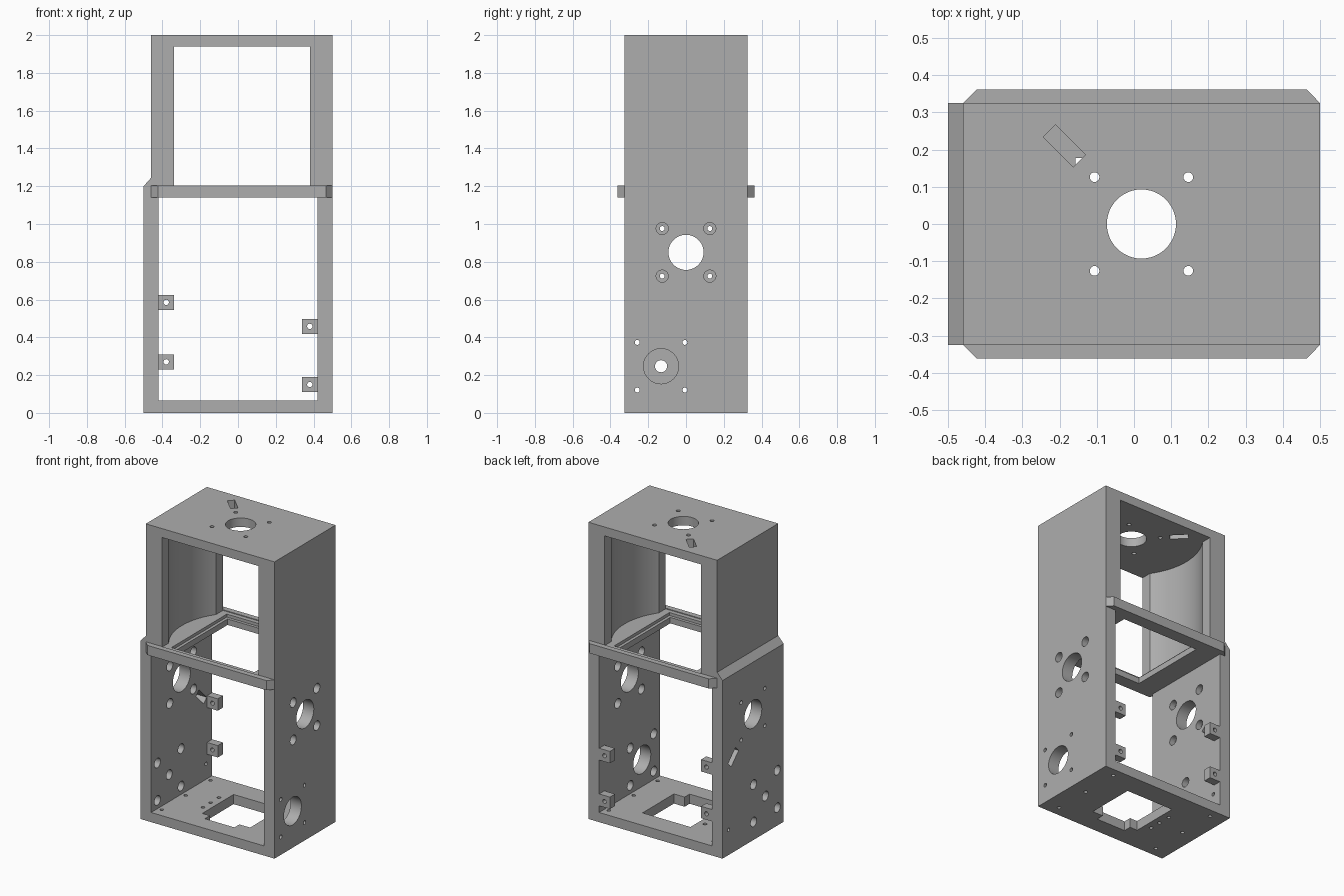
import bpy, bmesh, math
from mathutils import Matrix, Vector

cube = bpy.data.objects.get("Cube")
if cube:
    bpy.data.objects.remove(cube, do_unlink=True)

# One plain grey for the whole bracket
grey = bpy.data.materials.new("matte_grey")
grey.use_nodes = True
colour = (0.42, 0.42, 0.42, 1)
grey.diffuse_color = colour
grey.node_tree.nodes["Principled BSDF"].inputs["Base Color"].default_value = colour


def new_object(name, bm):
    bmesh.ops.recalc_face_normals(bm, faces=bm.faces[:])
    mesh = bpy.data.meshes.new(name)
    bm.to_mesh(mesh)
    bm.free()
    mesh.materials.append(grey)
    obj = bpy.data.objects.new(name, mesh)
    bpy.context.collection.objects.link(obj)
    return obj


def prism(name, points, direction):
    """Extrude a flat outline along a vector."""
    bm = bmesh.new()
    face = bm.faces.new([bm.verts.new(p) for p in points])
    out = bmesh.ops.extrude_face_region(bm, geom=[face])
    moved = [v for v in out["geom"] if isinstance(v, bmesh.types.BMVert)]
    bmesh.ops.translate(bm, verts=moved, vec=direction)
    return new_object(name, bm)


def box(name, x, y, z, turn=Matrix()):
    """Box from three ranges, turned about its own centre."""
    size = [b - a for a, b in (x, y, z)]
    centre = Vector([(a + b) / 2 for a, b in (x, y, z)])
    bm = bmesh.new()
    bmesh.ops.create_cube(bm, size=1,
        matrix=Matrix.Translation(centre) @ turn @ Matrix.Diagonal((*size, 1)))
    return new_object(name, bm)


def rod(name, centre, radius, length, axis="Z", sides=32):
    turn = {"X": Matrix.Rotation(math.pi / 2, 4, "Y"),
            "Y": Matrix.Rotation(math.pi / 2, 4, "X"), "Z": Matrix()}[axis]
    bm = bmesh.new()
    bmesh.ops.create_cone(bm, cap_ends=True, segments=sides, radius1=radius,
        radius2=radius, depth=length, matrix=Matrix.Translation(centre) @ turn)
    return new_object(name, bm)


def cut(target, cutter):
    cutter.hide_render = True
    mod = target.modifiers.new("cut", "BOOLEAN")
    mod.operation = "DIFFERENCE"
    mod.solver = "EXACT"
    mod.object = cutter
    bpy.context.view_layer.objects.active = target
    bpy.ops.object.modifier_apply(modifier=mod.name)
    bpy.data.objects.remove(cutter, do_unlink=True)


# Main frame: stepped outline pulled front to back
D = 0.325
outline = [(-.5, 0), (.5, 0), (.5, 2), (-.46, 2), (-.46, 1.245), (-.5, 1.2)]
frame = prism("frame", [(x, -D, z) for x, z in outline], (0, 2 * D, 0))

# Lower bay, upper bay and its round chamber
cut(frame, box("lower_bay", (-.42, .42), (-1, 1), (.065, 1.14)))
cut(frame, box("upper_bay", (-.34, .38), (-1, 1), (1.2, 1.94)))
cut(frame, rod("chamber", (.02, 0, 1.57), .44, .74, sides=96))

# Shelf window with a shallow seat
cut(frame, box("shelf_window", (-.27, .31), (-.275, .275), (1.1, 1.25)))
cut(frame, box("shelf_seat", (-.29, .33), (-.295, .295), (1.18, 1.25)))

# Base window with a front tab
cut(frame, box("base_window", (-.157, .2), (-.157, .177), (-.1, .1)))
cut(frame, box("base_tab", (-.1, .12), (-.21, -.1), (-.1, .1)))

# Base screw holes
for x in (-.39, .39):
    for y in (-.255, 0, .265):
        cut(frame, rod("base_hole", (x, y, 0), .012, .3, sides=16))
for y in (-.08, 0, .09):
    cut(frame, rod("row_hole", (-.205, y, 0), .012, .3, sides=16))

# Roof: bearing hole, four screws and a cable slot
P = 0.126
corners = [(a * P, b * P) for a in (-1, 1) for b in (-1, 1)]
cut(frame, rod("roof_bore", (.02, 0, 2), .093, .3, sides=48))
for a, b in corners:
    cut(frame, rod("roof_screw", (.02 + a, b, 2), .013, .3, sides=20))
cut(frame, box("roof_slot", (-.244, -.13), (.187, .233), (1.85, 2.1),
               Matrix.Rotation(-math.pi / 4, 4, "Z")))

# Upper joint: bore through both walls, counterbored on the right wall
for side in (-1, 1):
    cut(frame, rod("joint_bore", (side * .46, 0, .85), .093, .3, "X", 48))
for a, b in corners:
    cut(frame, rod("joint_clearance", (.46, a, .85 + b), .032, .3, "X"))
    cut(frame, rod("joint_screw", (-.46, a, .85 + b), .013, .3, "X", 20))
    cut(frame, rod("joint_counterbore", (-.42, a, .85 + b), .032, .08, "X"))
cut(frame, box("side_slot", (-.6, -.4), (.153, .267), (.617, .663),
               Matrix.Rotation(-math.pi / 4, 4, "X")))

# Lower joint: bore in the left wall, clearance holes in the right wall
cut(frame, rod("low_bore", (.46, -.132, .247), .093, .3, "X", 48))
cut(frame, rod("low_pivot", (-.46, -.132, .247), .032, .3, "X"))
for a, b in corners:
    y, z = a - .132, b + .247
    cut(frame, rod("low_clearance", (-.46, y, z), .032, .3, "X"))
    cut(frame, rod("low_screw", (.46, y, z), .013, .3, "X", 20))
    cut(frame, rod("low_counterbore", (.42, y, z), .032, .08, "X"))
cut(frame, rod("side_pin_hole", (-.46, .26, .17), .012, .3, "X", 16))

# Chamfered rails on the front and back of the shelf
parts = [frame]
for name, s in (("front_rail", -1), ("back_rail", 1)):
    rail = [(-.46, D), (.5, D), (.465, .362), (-.423, .362)]
    parts.append(prism(name, [(x, s * y, 1.14) for x, y in rail], (0, 0, .065)))

# Drilled lugs at the back of the lower bay
for name, x, heights in (("right_lug", -.38, (.27, .585)), ("left_lug", .38, (.15, .458))):
    for z in heights:
        lug = box(name, (x - .04, x + .04), (.27, D), (z - .04, z + .04))
        cut(lug, rod("lug_hole", (x, .3, z), .014, .3, "Y", 20))
        parts.append(lug)

# Smooth the bores while keeping edges crisp
bpy.ops.object.select_all(action="DESELECT")
for part in parts:
    part.select_set(True)
bpy.context.view_layer.objects.active = frame
bpy.ops.object.shade_smooth_by_angle(angle=math.radians(30))
